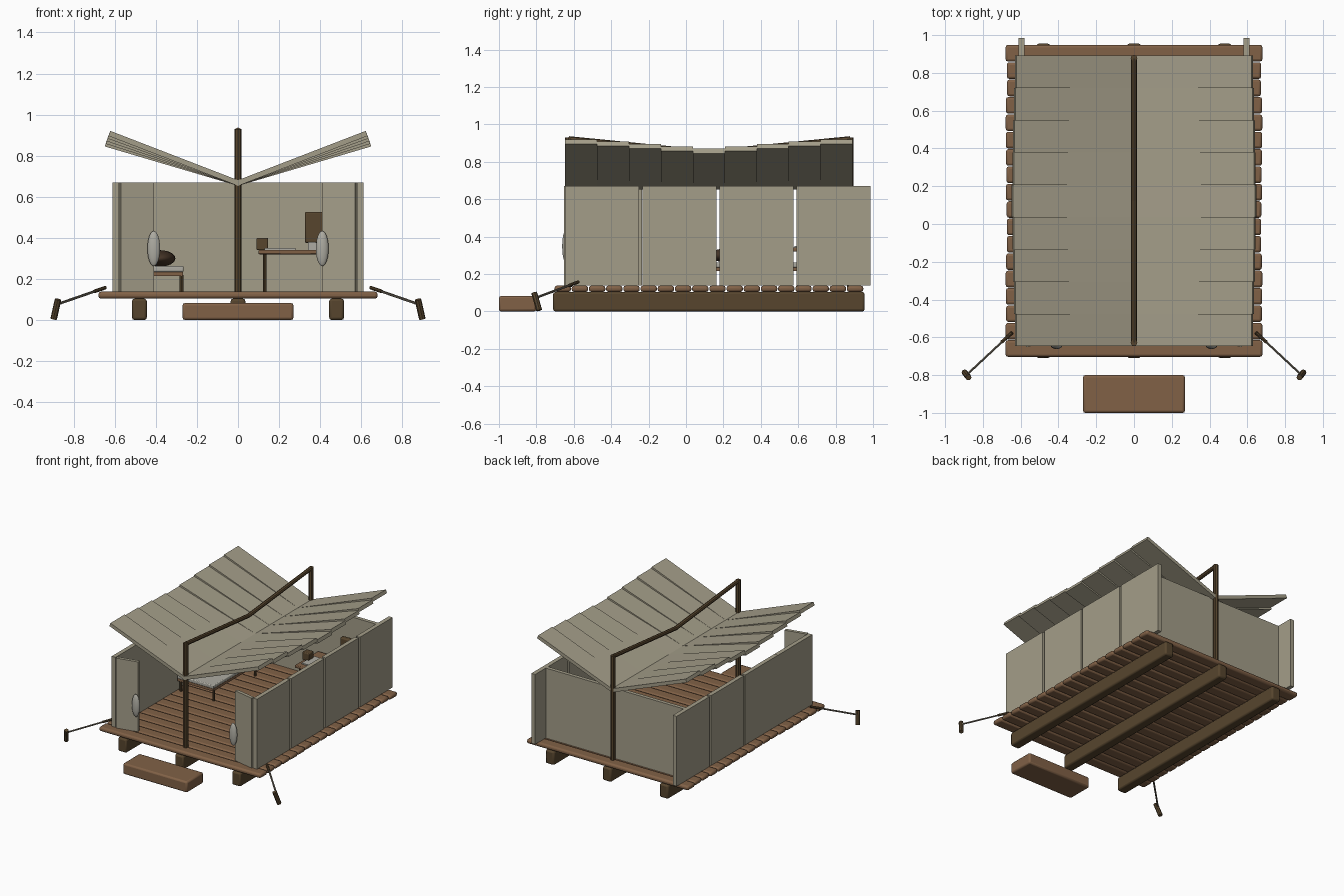
import bpy
import random
from math import radians, sin, cos
from mathutils import Vector, Euler

random.seed(4)
cube = bpy.data.objects.get("Cube")
if cube:
    bpy.data.objects.remove(cube, do_unlink=True)


def material(name, r, g, b):
    m = bpy.data.materials.new(name)
    m.use_nodes = True
    m.diffuse_color = (r, g, b, 1)
    node = next(n for n in m.node_tree.nodes if n.type == 'BSDF_PRINCIPLED')
    node.inputs["Base Color"].default_value = (r, g, b, 1)
    node.inputs["Roughness"].default_value = 0.9
    return m


CANVAS = material("beige canvas", 0.37, 0.34, 0.25)
PLANK = material("brown plank", 0.22, 0.12, 0.062)
DARK = material("dark timber", 0.095, 0.06, 0.027)
HIDE = material("brown hide", 0.06, 0.035, 0.02)
PALE = material("pale grey", 0.42, 0.41, 0.36)
ROPE = material("grey rope", 0.16, 0.14, 0.105)


def finish(name, mat, smooth=False):
    ob = bpy.context.object
    ob.name = name
    ob.data.materials.append(mat)
    if smooth:
        bpy.ops.object.shade_smooth_by_angle(angle=radians(40))
    return ob


def box(name, x, y, z, mat, bevel=0, turn=0):
    """Box from (min, max) ranges, optionally rounded and turned about z."""
    centre = [(a + b) / 2 for a, b in (x, y, z)]
    bpy.ops.mesh.primitive_cube_add(size=1, location=centre)
    ob = bpy.context.object
    ob.scale = [abs(b - a) for a, b in (x, y, z)]
    bpy.ops.object.transform_apply(location=False, rotation=False, scale=True)
    ob.rotation_euler.z = turn
    if bevel:
        mod = ob.modifiers.new("rounded edges", 'BEVEL')
        mod.width, mod.segments = bevel, 2
    return finish(name, mat, bool(bevel))


def rod(name, p, q, radius, mat, sides=8):
    p, q = Vector(p), Vector(q)
    d = q - p
    bpy.ops.mesh.primitive_cylinder_add(
        vertices=sides, radius=radius, depth=d.length, location=(p + q) / 2,
        rotation=d.to_track_quat('Z', 'Y').to_euler())
    return finish(name, mat, True)


def ball(name, centre, size, mat):
    bpy.ops.mesh.primitive_uv_sphere_add(segments=20, ring_count=12, radius=1, location=centre)
    bpy.context.object.scale = size
    return finish(name, mat, True)


# Raft: three beams, eighteen cross planks and a step
for x in (-0.48, 0, 0.48):
    box("floor_beam", (x - 0.036, x + 0.036), (-0.71, 0.955), (0, 0.104), DARK, 0.012)
pitch = 1.655 / 18
for i in range(18):
    y = -0.705 + i * pitch
    half = 0.68 - random.uniform(0, 0.008) * (0 < i < 17)
    box("floor_plank", (-half, half), (y + 0.002, y + pitch - 0.002), (0.104, 0.138), PLANK, 0.013)
box("front_step", (-0.27, 0.27), (-1, -0.8), (0, 0.083), PLANK, 0.012)

# Walls: four panels a side, back wall and turned front flaps
WALL_Z = (0.138, 0.67)
for s in (-1, 1):
    for i in range(4):
        y = -0.645 + i * 0.412
        end = y + (0.41 if s < 0 and i == 0 else 0.395)
        box("side_wall_panel", (s * 0.58, s * 0.612), (y, end), WALL_Z, CANVAS)
    box("front_wall_panel", (s * 0.41, s * 0.575), (-0.635, -0.61), WALL_Z, CANVAS, turn=-s * radians(12))
    ball("round_shield", (s * 0.41, -0.642, 0.348), (0.031, 0.02, 0.086), PALE)
box("back_wall", (-0.58, 0.58), (0.83, 0.858), WALL_Z, CANVAS)

# Butterfly roof: overlapping strips fanned about the centre line
strip = 1.538 / 9
for s in (-1, 1):
    for i in range(9):
        angle = radians(16.5 + 1.15 * abs(i - 4))
        y = -0.647 + i * strip
        roof = box("roof_strip", (-0.338, 0.338), (y, y + strip), (-0.013, 0.013), CANVAS)
        roof.rotation_euler = Euler((0, -s * angle, 0))
        roof.location.x = s * (0.338 * cos(angle) - 0.013 * sin(angle))
        roof.location.z = 0.653 + 0.338 * sin(angle) + 0.013 * cos(angle)

# Posts and sagging ridge pole
for y in (-0.628, 0.878):
    rod("roof_post", (0, y, 0.13), (0, y, 0.93), 0.018, DARK)
    rod("ridge_pole", (0, y, 0.922), (0, 0.125, 0.848), 0.015, DARK)

# Guy ropes and pegs
for s in (-1, 1):
    rod("rope_toggle", (s * 0.645, -0.575, 0.158), (s * 0.70, -0.625, 0.139), 0.009, DARK)
    rod("guy_rope", (s * 0.70, -0.625, 0.139), (s * 0.882, -0.795, 0.076), 0.0065, ROPE, 6)
    rod("ground_peg", (s * 0.897, -0.785, 0.006), (s * 0.876, -0.812, 0.1), 0.016, DARK)

# Bed with a folded hide
box("bed_mattress", (-0.57, -0.265), (0.08, 0.62), (0.235, 0.262), PALE, 0.006)
box("bed_frame", (-0.57, -0.268), (0.085, 0.615), (0.215, 0.235), PLANK)
for x in (-0.55, -0.275):
    for y in (0.1, 0.6):
        rod("bed_leg", (x, y, 0.135), (x, y, 0.22), 0.009, DARK)
ball("folded_hide", (-0.38, 0.25, 0.3), (0.075, 0.13, 0.04), HIDE)

# Desk with paper, cup and upright board
box("desk_top", (0.1, 0.5), (0.54, 0.82), (0.32, 0.341), PLANK, 0.005)
for x in (0.13, 0.48):
    for y in (0.56, 0.8):
        rod("desk_leg", (x, y, 0.135), (x, y, 0.322), 0.008, DARK)
box("paper_sheets", (0.13, 0.28), (0.58, 0.72), (0.341, 0.35), PALE)
box("desk_cup", (0.09, 0.147), (0.64, 0.7), (0.341, 0.4), DARK, 0.006)
box("board_stand", (0.34, 0.38), (0.75, 0.79), (0.341, 0.38), PALE)
box("upright_board", (0.325, 0.44), (0.76, 0.8), (0.375, 0.527), DARK, 0.008)
